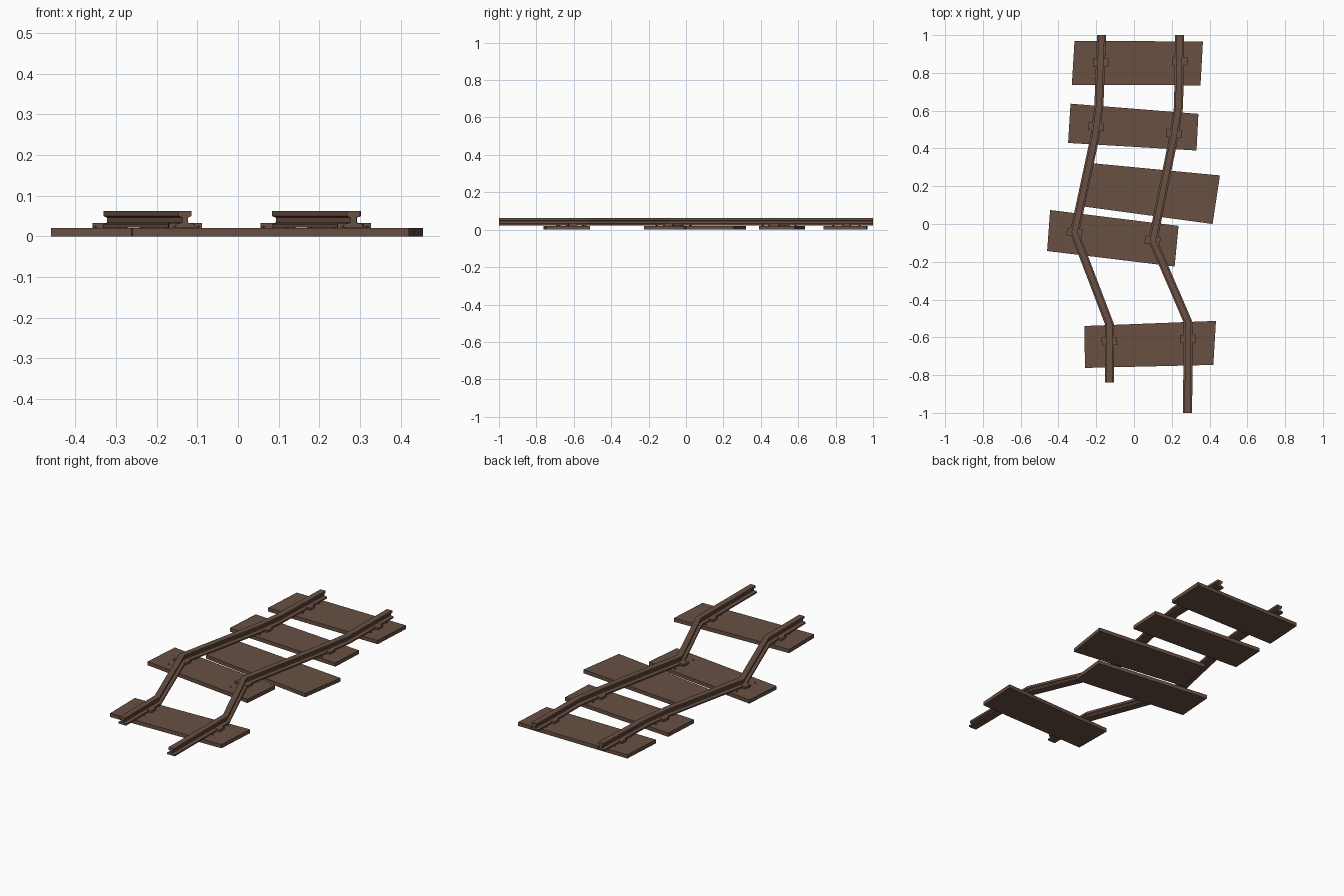
import bpy
import bmesh
import math

cube = bpy.data.objects.get("Cube")
if cube:
    bpy.data.objects.remove(cube, do_unlink=True)

brown = bpy.data.materials.new("weathered_brown")
brown.use_nodes = True
COLOUR = (0.14, 0.079, 0.055, 1)
brown.diffuse_color = COLOUR
brown.node_tree.nodes["Principled BSDF"].inputs["Base Color"].default_value = COLOUR

PLANK_TOP = 0.021


def finish(name, bm):
    bmesh.ops.recalc_face_normals(bm, faces=bm.faces)
    mesh = bpy.data.meshes.new(name)
    bm.to_mesh(mesh)
    bm.free()
    mesh.materials.append(brown)
    obj = bpy.data.objects.new(name, mesh)
    bpy.context.collection.objects.link(obj)
    return obj


def loft(name, sections):
    """Join equal closed sections into one capped solid."""
    bm = bmesh.new()
    rings = [[bm.verts.new(p) for p in s] for s in sections]
    n = len(rings[0])
    for a, b in zip(rings, rings[1:]):
        for i in range(n):
            j = (i + 1) % n
            bm.faces.new((a[i], a[j], b[j], b[i]))
    bm.faces.new(rings[0])
    bm.faces.new(rings[-1])
    return finish(name, bm)


def slab(name, corners, z0, z1):
    return loft(name, [[(x, y, z) for x, y in corners] for z in (z0, z1)])


# Crooked sleepers: four corners each
sleepers = {
    "back_sleeper": [(-.315, .97), (.365, .966), (.352, .734), (-.329, .737)],
    "second_sleeper": [(-.336, .637), (.341, .583), (.331, .389), (-.349, .429)],
    "loose_sleeper": [(-.222, .322), (.455, .257), (.416, 0), (-.262, .092)],
    "fourth_sleeper": [(-.444, .074), (.236, -.01), (.215, -.225), (-.46, -.143)],
    "front_sleeper": [(-.262, -.54), (.434, -.513), (.42, -.746), (-.26, -.762)],
}
for name, corners in sleepers.items():
    slab(name, corners, 0, PLANK_TOP)

# Bent rails: an I-shaped section swept along each path
half = [(.024, .022), (.024, .03), (.007, .034), (.007, .046), (.016, .05), (.016, .062)]
section = half + [(-x, z) for x, z in reversed(half)]
paths = {
    "right_rail": [(-.172, 1), (-.186, .62), (-.207, .46), (-.315, -.045),
                   (-.13, -.53), (-.13, -.84)],
    "left_rail": [(.241, 1), (.236, .62), (.21, .46), (.1, -.087),
                  (.286, -.52), (.284, -1)],
}
for name, path in paths.items():
    loft(name, [[(px + x, py, z) for x, z in section] for px, py in path])

# Rail clips with four spikes around each, turned with their sleeper
clips = {
    "back": [(-.177, .855), (.241, .86)],
    "second": [(-.2, .515), (.212, .48)],
    "fourth": [(-.315, -.045), (.098, -.087)],
    "front": [(-.13, -.62), (.285, -.607)],
}
for row, spots in clips.items():
    c = sleepers[row + "_sleeper"]
    turn = math.atan2(c[1][1] - c[0][1], c[1][0] - c[0][0])
    for side, (cx, cy) in zip(("right", "left"), spots):
        def place(u, v):
            return (cx + u * math.cos(turn) - v * math.sin(turn),
                    cy + u * math.sin(turn) + v * math.cos(turn))
        w, d = .041, .021
        slab(f"{row}_{side}_clip",
             [place(-w, -d), place(w, -d), place(w, d), place(-w, d)], PLANK_TOP, .033)
        for k, (u, v) in enumerate([(-.029, -.07), (.029, -.07), (.029, .07), (-.029, .07)]):
            ring = [place(u + .004 * math.cos(a * math.pi / 3),
                          v + .004 * math.sin(a * math.pi / 3)) for a in range(6)]
            slab(f"{row}_{side}_spike_{k + 1}", ring, .018, .026)
